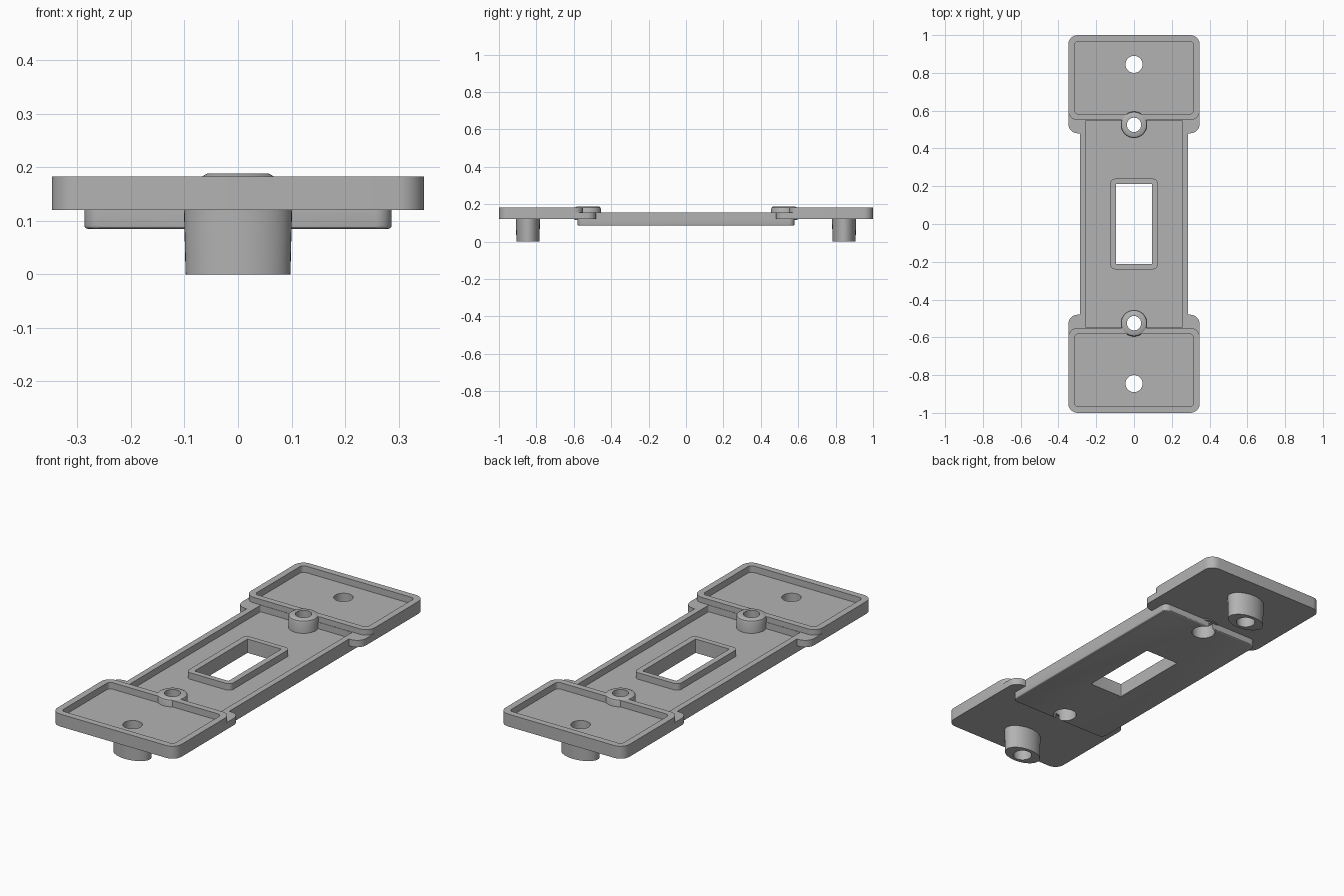
import bpy, bmesh, math

cube = bpy.data.objects.get("Cube")
if cube:
    bpy.data.objects.remove(cube, do_unlink=True)

grey = bpy.data.materials.new("plain_grey")
grey.use_nodes = True
colour = (0.45, 0.45, 0.45, 1)
grey.diffuse_color = colour
grey.node_tree.nodes["Principled BSDF"].inputs["Base Color"].default_value = colour


def finish(name, bm):
    bmesh.ops.recalc_face_normals(bm, faces=bm.faces)
    mesh = bpy.data.meshes.new(name)
    bm.to_mesh(mesh)
    bm.free()
    mesh.materials.append(grey)
    obj = bpy.data.objects.new(name, mesh)
    bpy.context.collection.objects.link(obj)
    return obj


def slab(name, half_x, y0, y1, z0, z1, radius, soft=0):
    """Rounded rectangle extruded upward, optionally with a soft bottom edge."""
    bm = bmesh.new()
    steps = 8
    corners = [(half_x - radius, y1 - radius), (radius - half_x, y1 - radius),
               (radius - half_x, y0 + radius), (half_x - radius, y0 + radius)]
    verts = []
    for quarter, (cx, cy) in enumerate(corners):
        for i in range(steps + 1):
            a = (quarter + i / steps) * math.pi / 2
            verts.append(bm.verts.new((cx + radius * math.cos(a), cy + radius * math.sin(a), z0)))
    bottom = bm.faces.new(verts)
    top = bmesh.ops.extrude_face_region(bm, geom=[bottom], use_keep_orig=True)
    bmesh.ops.translate(bm, vec=(0, 0, z1 - z0),
                        verts=[v for v in top["geom"] if isinstance(v, bmesh.types.BMVert)])
    if soft:
        rim = [e for e in bm.edges if all(abs(v.co.z - z0) < 1e-5 for v in e.verts)]
        bmesh.ops.bevel(bm, geom=rim, offset=soft, segments=3, profile=0.5, affect="EDGES")
    return finish(name, bm)


def post(name, y, rings, stretch=1):
    """Closed round column through (radius, z) rings, lowest first."""
    bm = bmesh.new()
    n = 48
    loops = []
    for r, z in rings:
        loops.append([bm.verts.new((r * stretch * math.cos(math.tau * i / n),
                                    y + r * math.sin(math.tau * i / n), z)) for i in range(n)])
    for low, high in zip(loops, loops[1:]):
        for i in range(n):
            j = (i + 1) % n
            bm.faces.new((low[i], low[j], high[j], high[i]))
    bm.faces.new(loops[0])
    bm.faces.new(loops[-1])
    return finish(name, bm)


def combine(obj, other, operation):
    mod = obj.modifiers.new("combine", "BOOLEAN")
    mod.operation = operation
    mod.solver = "EXACT"
    mod.object = other
    bpy.context.view_layer.objects.active = obj
    bpy.ops.object.modifier_apply(modifier=mod.name)
    bpy.data.objects.remove(other, do_unlink=True)


def cut(obj, other):
    combine(obj, other, "DIFFERENCE")


def span(side, near, far):
    return sorted((side * near, side * far))


def screw_bore(side):
    return post("bore", side * 0.525, [(0.056, 0), (0.056, 0.15), (0.038, 0.15), (0.038, 0.3)])


def foot_bore(side):
    return post("bore", side * 0.845, [(0.045, -0.1), (0.045, 0.3)])


def window(name):
    return slab(name, 0.095, -0.212, 0.212, 0, 0.3, 0.004)


# Base plate: centre bar, shoulder plates and end trays
base = slab("base_plate", 0.287, -0.58, 0.58, 0.085, 0.155, 0.03, soft=0.006)
for side in (-1, 1):
    combine(base, slab("shoulder", 0.348, *span(side, 0.48, 0.9), 0.12, 0.155, 0.05), "UNION")
    combine(base, slab("tray", 0.348, *span(side, 0.55, 1.0), 0.12, 0.183, 0.05), "UNION")

# Recesses and openings
cut(base, slab("channel", 0.257, -0.548, 0.548, 0.122, 0.3, 0.006))
for side in (-1, 1):
    cut(base, slab("pocket", 0.315, *span(side, 0.582, 0.967), 0.15, 0.3, 0.02))
    cut(base, screw_bore(side))
    cut(base, foot_bore(side))
cut(base, window("opening"))
parts = [base]

# Raised window frame
frame = slab("window_frame", 0.125, -0.24, 0.24, 0.115, 0.155, 0.025)
cut(frame, window("opening"))
parts.append(frame)

# Screw bosses and oval feet at both ends
for side, end in ((-1, "front"), (1, "back")):
    boss = post(end + "_boss", side * 0.525,
                [(0.07, 0.115), (0.07, 0.176), (0.067, 0.183), (0.058, 0.188)])
    cut(boss, screw_bore(side))
    foot = post(end + "_foot", side * 0.845, [(0.062, 0), (0.064, 0.125)], stretch=1.58)
    cut(foot, foot_bore(side))
    parts += [boss, foot]

# Smooth curved walls, keep edges crisp
bpy.ops.object.select_all(action="DESELECT")
for obj in parts:
    obj.select_set(True)
bpy.context.view_layer.objects.active = base
bpy.ops.object.shade_smooth_by_angle(angle=math.radians(30))
